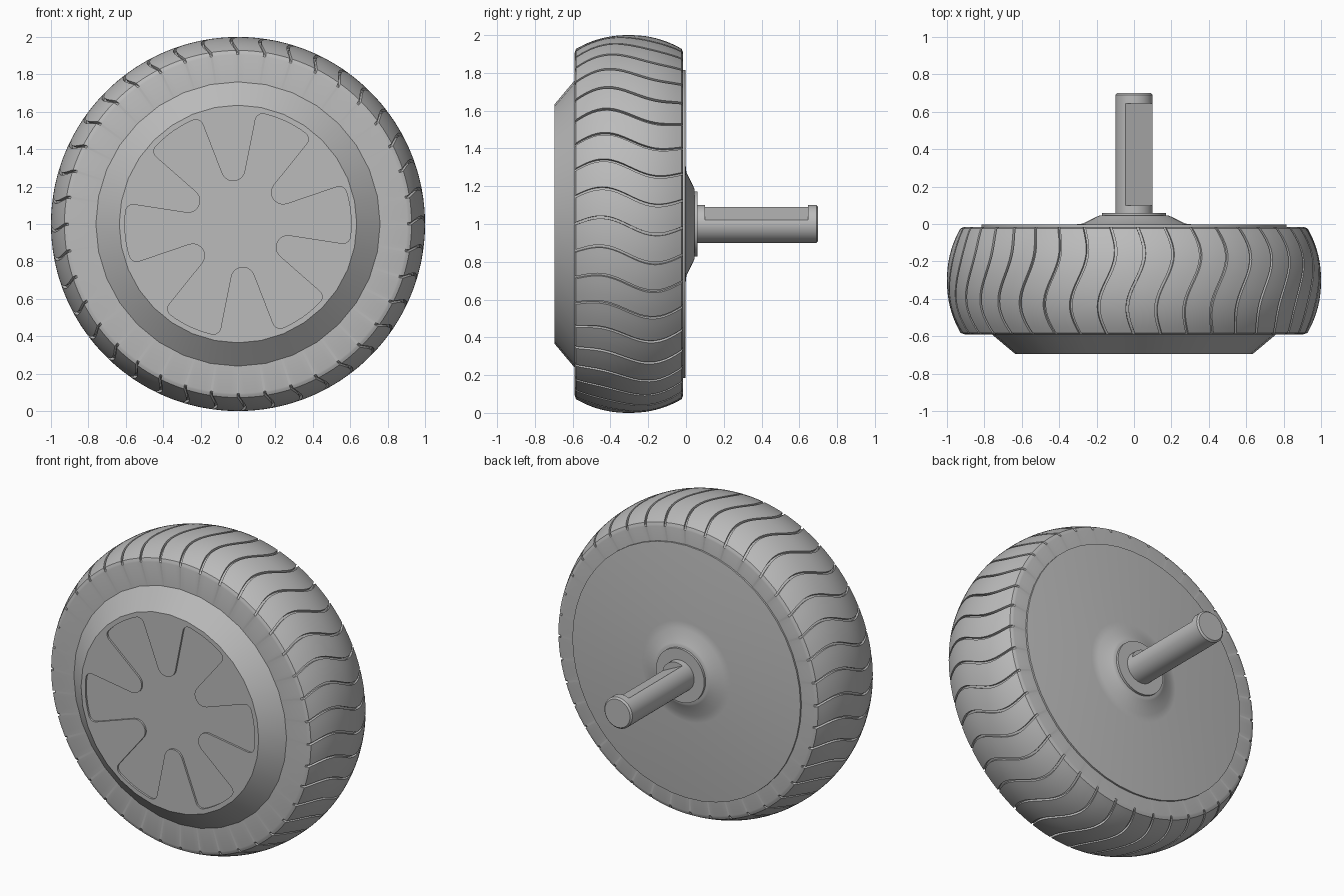
import bpy, bmesh, math
from math import sin, cos, pi, radians

cube = bpy.data.objects.get("Cube")
if cube:
    bpy.data.objects.remove(cube, do_unlink=True)

grey = bpy.data.materials.new("plain_grey")
grey.use_nodes = True
COLOR = (0.5, 0.5, 0.5, 1)
grey.diffuse_color = COLOR
grey.node_tree.nodes["Principled BSDF"].inputs["Base Color"].default_value = COLOR


def polar(r, a, y):
    """Point around the axle, which runs along y at z = 1."""
    return (r * cos(a), y, 1 + r * sin(a))


def finish(name, bm, angle=30):
    bmesh.ops.recalc_face_normals(bm, faces=bm.faces)
    mesh = bpy.data.meshes.new(name)
    bm.to_mesh(mesh)
    bm.free()
    mesh.materials.append(grey)
    ob = bpy.data.objects.new(name, mesh)
    bpy.context.collection.objects.link(ob)
    smooth(ob, angle)
    return ob


def smooth(ob, angle=30):
    bpy.ops.object.select_all(action='DESELECT')
    ob.select_set(True)
    bpy.context.view_layer.objects.active = ob
    bpy.ops.object.shade_smooth_by_angle(angle=radians(angle))


def skin(bm, rings, cap=True):
    """Bridge rings of vertices and close both ends."""
    for a, b in zip(rings, rings[1:]):
        n = len(a)
        for i in range(n):
            j = (i + 1) % n
            bm.faces.new((a[i], a[j], b[j], b[i]))
    if cap:
        bm.faces.new(rings[0])
        bm.faces.new(rings[-1])


def lathe(name, profile, segments, angle=30):
    bm = bmesh.new()
    rings = [[bm.verts.new(polar(r, 2 * pi * i / segments, y)) for i in range(segments)]
             for y, r in profile]
    skin(bm, rings)
    return finish(name, bm, angle)


def cut(ob, cutter):
    mod = ob.modifiers.new("cut", 'BOOLEAN')
    mod.operation = 'DIFFERENCE'
    mod.solver = 'EXACT'
    mod.object = cutter
    bpy.ops.object.select_all(action='DESELECT')
    bpy.context.view_layer.objects.active = ob
    ob.select_set(True)
    bpy.ops.object.modifier_apply(modifier=mod.name)
    bpy.data.objects.remove(cutter, do_unlink=True)
    smooth(ob)


# Tyre: crowned tread with wavy grooves built into the grid
FRONT, BACK, GROOVES, ROWS = -0.59, -0.015, 40, 20
HALF, DEPTH = 0.0075, 0.016
pitch = 2 * pi / GROOVES


def wave(y):
    t = (y - FRONT) / (BACK - FRONT)
    return 0.042 * sin(2 * pi * t) - 0.02 * t


rows = [(FRONT, 0.70, 0), (FRONT, 0.905, 0), (FRONT + 0.003, 0.915, 0.4)]
for i in range(ROWS + 1):
    t = 2 * i / ROWS - 1
    rows.append(((FRONT + BACK) / 2 + t * 0.279, 1 - 0.072 * abs(t) ** 2.2, 1))
rows += [(BACK - 0.003, 0.915, 0.4), (BACK, 0.905, 0), (BACK, 0.70, 0)]
columns = [(-HALF, 0), (-HALF * 0.9, 1), (HALF * 0.9, 1), (HALF, 0)]
columns += [(HALF + (pitch - 2 * HALF) * k / 4, 0) for k in (1, 2, 3)]

bm = bmesh.new()
rings = []
for y, r, groove in rows:
    rings.append([bm.verts.new(polar(r - d * groove * DEPTH, k * pitch + off + wave(y), y))
                  for k in range(GROOVES) for off, d in columns])
skin(bm, rings)
finish("tyre", bm)

# Front hub cover with a shallow six-lobed recess
cover = lathe("front_hub_cover", [(-0.5, 0.76), (-0.59, 0.76), (-0.695, 0.635)], 32)


def arc(u, v, r, start, end, n):
    return [(u + r * cos(radians(start + (end - start) * i / n)),
             v + r * sin(radians(start + (end - start) * i / n))) for i in range(n + 1)]


corner = radians(18.5)
cu, cv = 0.565 * cos(corner), 0.565 * sin(corner)
spoke = arc(cu, -cv, 0.04, -18.5, 75, 5)
spoke += arc(0.295, 0, 0.065, -105, -255, 10)
spoke += arc(cu, cv, 0.04, -75, 18.5, 5)
spoke += arc(0, 0, 0.605, 22, 38, 4)
outline = []
for k in range(6):
    a = radians(95 + 60 * k)
    outline += [(u * cos(a) - v * sin(a), u * sin(a) + v * cos(a)) for u, v in spoke]
bm = bmesh.new()
skin(bm, [[bm.verts.new((x, y, 1 + z)) for x, z in outline] for y in (-0.75, -0.683)])
cut(cover, finish("recess_cutter", bm))

# Back cover swelling into the axle boss
lathe("back_cover", [(-0.1, 0.815), (-0.004, 0.815), (-0.003, 0.81), (-0.003, 0.32),
                     (0.002, 0.275), (0.04, 0.197), (0.045, 0.185), (0.045, 0.1)], 48, 35)
lathe("axle_washer", [(0.03, 0.172), (0.06, 0.172)], 40)

# Axle with chamfered tip and one flat
axle = lathe("axle", [(0.0, 0.1), (0.69, 0.1), (0.70, 0.09)], 40)
tilt = radians(64)
bm = bmesh.new()
bmesh.ops.create_cube(bm, size=1)
for v in bm.verts:
    u = 0.061 if v.co.x < 0 else 0.2
    w = 0.3 * v.co.z
    y = 0.645 if v.co.y > 0 else 0.10
    v.co = (u * cos(tilt) - w * sin(tilt), y, 1 + u * sin(tilt) + w * cos(tilt))
cut(axle, finish("flat_cutter", bm))
